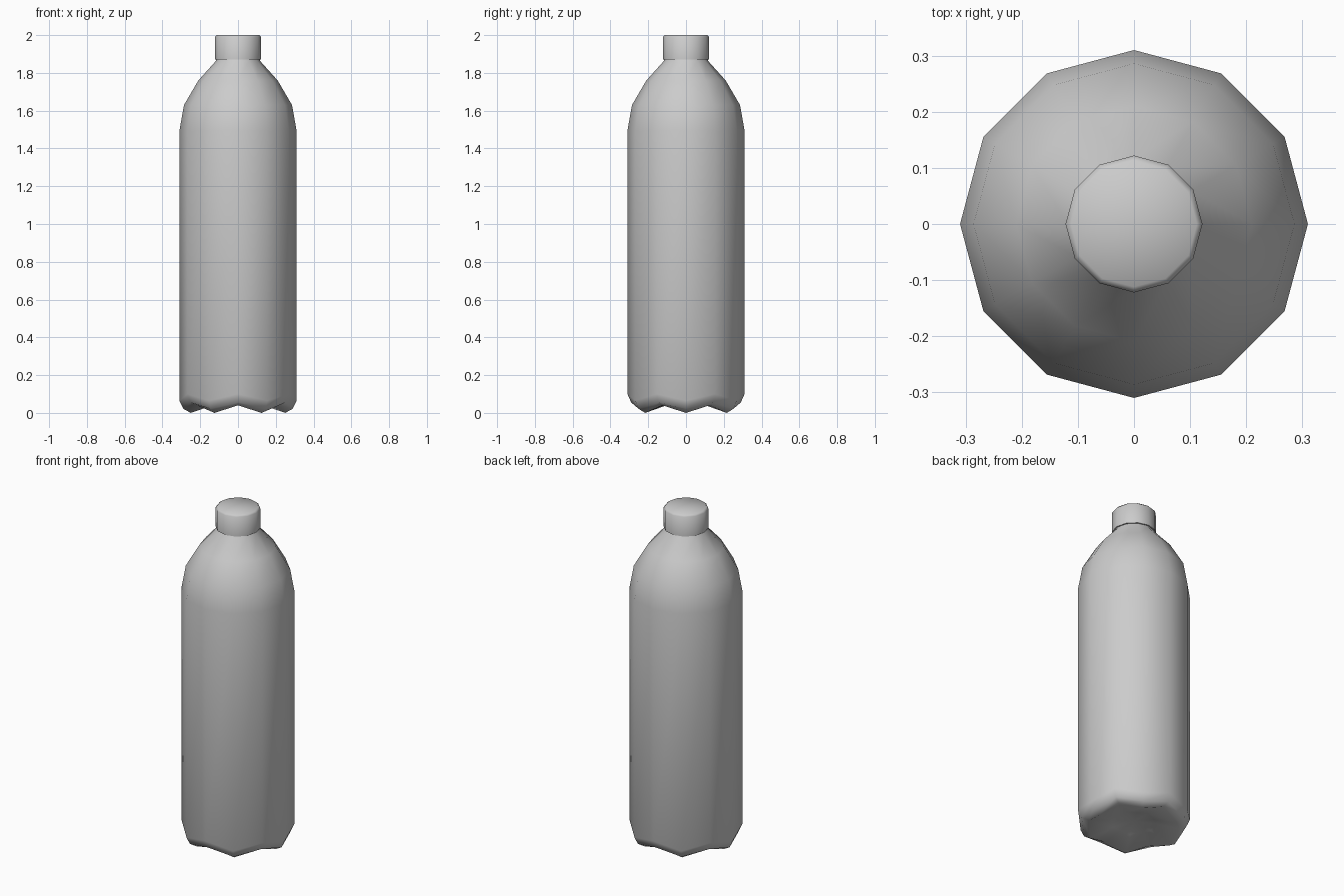
import bpy, bmesh
from math import cos, sin, pi, radians

if "Cube" in bpy.data.objects:
    bpy.data.objects.remove(bpy.data.objects["Cube"])

SIDES = 12


def lathe(name, profile, bottom_z=None, top_z=None, angle=40):
    """Revolve (radius, z at even corners, z at odd corners) rings; close ends with fans."""
    bm = bmesh.new()
    rings = []
    for r, z_even, z_odd in profile:
        rings.append([bm.verts.new((r * cos(2 * pi * i / SIDES), r * sin(2 * pi * i / SIDES),
                                    z_odd if i % 2 else z_even)) for i in range(SIDES)])
    for a, b in zip(rings, rings[1:]):
        for i in range(SIDES):
            j = (i + 1) % SIDES
            bm.faces.new((a[i], a[j], b[j], b[i]))
    for ring, z in ((rings[0], bottom_z), (rings[-1], top_z)):
        if z is not None:
            c = bm.verts.new((0, 0, z))
            for i in range(SIDES):
                bm.faces.new((ring[i], ring[(i + 1) % SIDES], c))
    bmesh.ops.recalc_face_normals(bm, faces=bm.faces)
    mesh = bpy.data.meshes.new(name)
    bm.to_mesh(mesh)
    bm.free()
    ob = bpy.data.objects.new(name, mesh)
    bpy.context.collection.objects.link(ob)
    bpy.ops.object.select_all(action='DESELECT')
    ob.select_set(True)
    bpy.context.view_layer.objects.active = ob
    bpy.ops.object.shade_smooth_by_angle(angle=radians(angle))
    return ob


# Bottle: six-footed base, straight wall, rounded shoulder and neck
lathe("bottle_body", [
    (0.12, 0.045, 0.055),
    (0.25, 0.0, 0.04),
    (0.29, 0.022, 0.055),
    (0.31, 0.065, 0.10),
    (0.31, 1.495, 1.495),
    (0.286, 1.63, 1.63),
    (0.21, 1.76, 1.76),
    (0.118, 1.862, 1.862),
    (0.108, 1.89, 1.89),
], bottom_z=0.06, top_z=1.89, angle=60)

# Screw cap with a slightly softened top rim
lathe("cap", [
    (0.122, 1.872, 1.872),
    (0.122, 1.99, 1.99),
    (0.112, 2.0, 2.0),
], bottom_z=1.872, top_z=2.0, angle=50)
